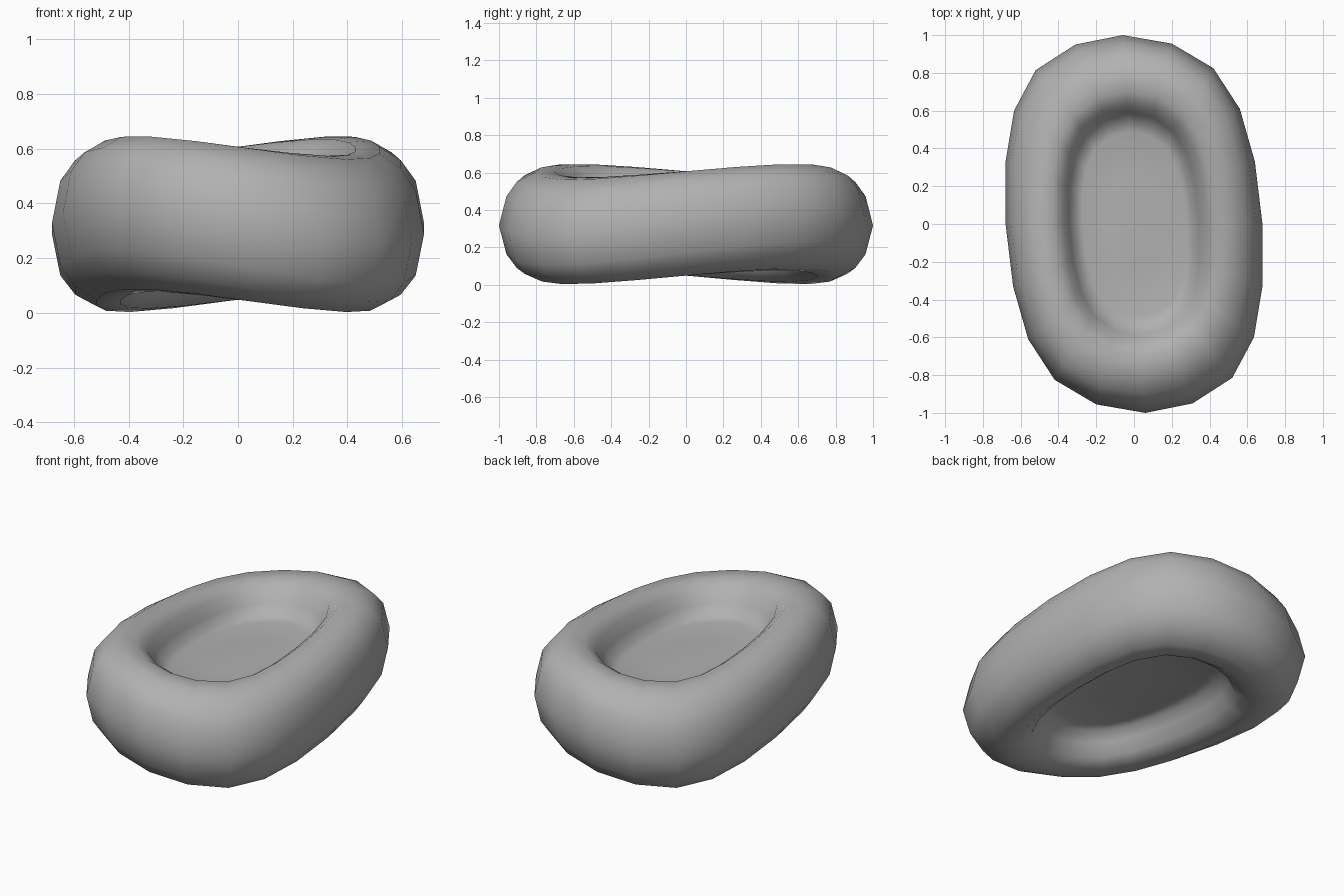
import bpy, bmesh

if "Cube" in bpy.data.objects:
    bpy.data.objects.remove(bpy.data.objects["Cube"])

MID = 0.328      # height of the middle plane
TWIST = 0.175    # saddle-like twist of the whole cell

# half of the outer outline (the other half is its 180 degree rotation)
half = [(0.68, 0.0), (0.64, 0.33), (0.56, 0.61), (0.42, 0.825), (0.20, 0.955),
        (-0.06, 1.0), (-0.31, 0.95), (-0.52, 0.815), (-0.635, 0.6), (-0.68, 0.33)]
outline = half + [(-x, -y) for x, y in half]

# upper section from rim to dimple: x scale, y scale, height above middle
upper = [(0.955, 0.96, 0.155), (0.875, 0.905, 0.23), (0.76, 0.81, 0.279),
         (0.63, 0.705, 0.279), (0.55, 0.635, 0.235), (0.505, 0.59, 0.165),
         (0.455, 0.545, 0.11), (0.40, 0.49, 0.095), (0.20, 0.25, 0.09)]
section = ([(a, b, -h) for a, b, h in reversed(upper)] + [(1, 1, 0)] + upper)

bm = bmesh.new()


def vert(x, y, h):
    return bm.verts.new((x, y, MID + h + TWIST * x * y))


# rings from the lower dimple around the rim to the upper dimple
rings = [[vert(x * a, y * b, h) for x, y in outline] for a, b, h in section]
n = len(outline)
for r0, r1 in zip(rings, rings[1:]):
    for i in range(n):
        j = (i + 1) % n
        bm.faces.new((r0[i], r0[j], r1[j], r1[i]))

# dimple floors
for ring, h in ((rings[0], -0.09), (rings[-1], 0.09)):
    c = vert(0, 0, h)
    for i in range(n):
        bm.faces.new((ring[i], ring[(i + 1) % n], c))

bmesh.ops.recalc_face_normals(bm, faces=bm.faces)
mesh = bpy.data.meshes.new("dimpled_disc")
bm.to_mesh(mesh)
bm.free()
for p in mesh.polygons:
    p.use_smooth = True
disc = bpy.data.objects.new("dimpled_disc", mesh)
bpy.context.collection.objects.link(disc)

# darker grey surface
mat = bpy.data.materials.new("dark_grey")
mat.diffuse_color = (0.44, 0.44, 0.44, 1)
mat.use_nodes = True
mat.node_tree.nodes["Principled BSDF"].inputs["Base Color"].default_value = mat.diffuse_color
mesh.materials.append(mat)
